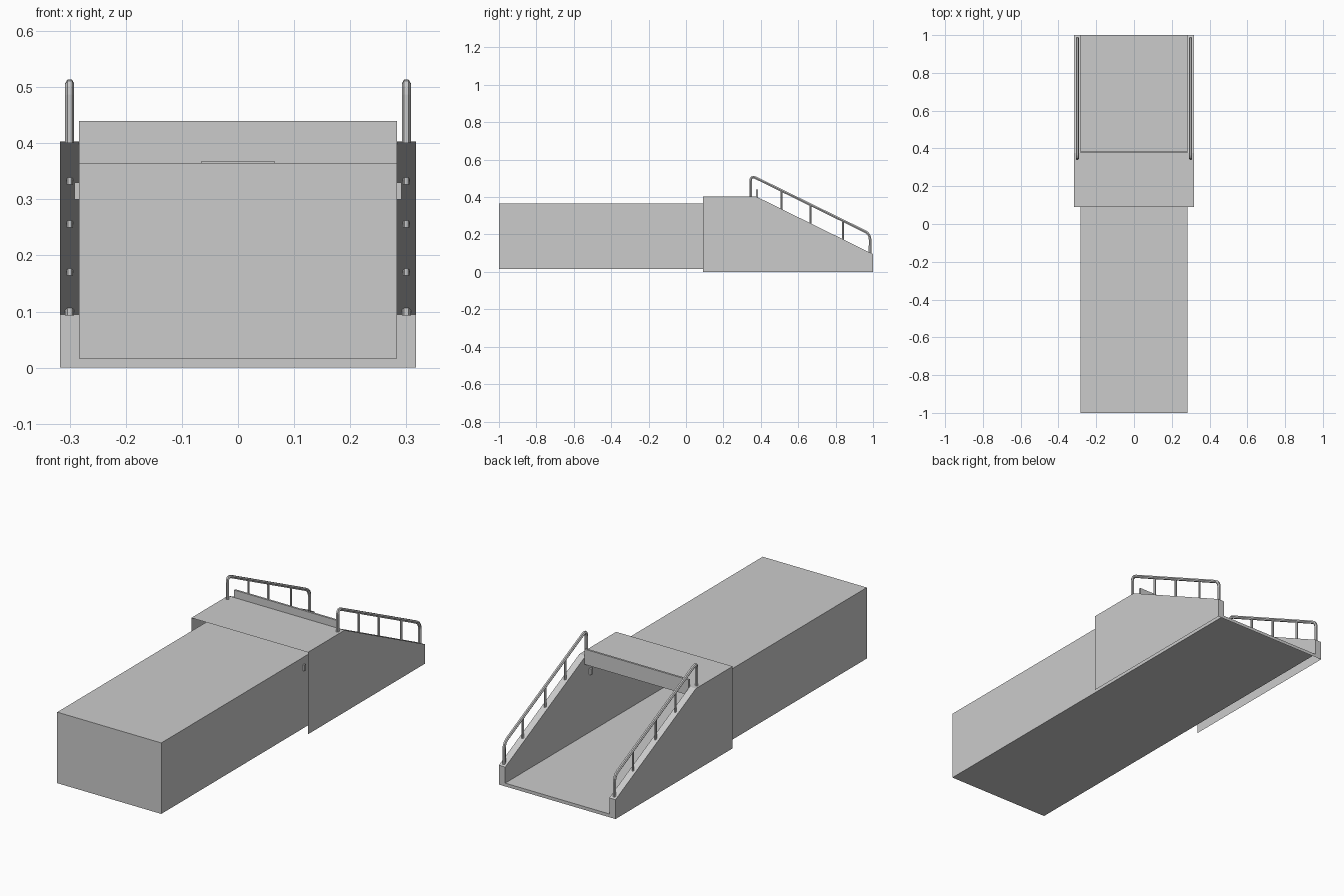
import bpy
import bmesh
from mathutils import Vector

cube = bpy.data.objects.get("Cube")
if cube:
    bpy.data.objects.remove(cube, do_unlink=True)

grey = bpy.data.materials.new("light grey")
grey.use_nodes = True
colour = (0.6, 0.6, 0.6, 1)
grey.diffuse_color = colour
grey.node_tree.nodes["Principled BSDF"].inputs["Base Color"].default_value = colour

# Main dimensions
INNER, OUTER = 0.283, 0.317
FLOOR, ROOF, COVER, LIP = 0.016, 0.365, 0.403, 0.095
FRONT, MOUTH, CREST, BACK = -1.0, 0.09, 0.375, 1.0


def sheet(name, polygons):
    """Thin sheet-metal part made from flat polygons."""
    bm = bmesh.new()
    for poly in polygons:
        bm.faces.new([bm.verts.new(p) for p in poly])
    bmesh.ops.remove_doubles(bm, verts=bm.verts, dist=0.0005)
    bmesh.ops.recalc_face_normals(bm, faces=bm.faces)
    mesh = bpy.data.meshes.new(name)
    bm.to_mesh(mesh)
    bm.free()
    mesh.materials.append(grey)
    obj = bpy.data.objects.new(name, mesh)
    bpy.context.collection.objects.link(obj)
    return obj


def side(x, profile):
    return [(x, y, z) for y, z in profile]


def strips(x0, x1, path):
    """Quads spanning x0 to x1 along a path of (y, z) points."""
    return [[(x0, *a), (x1, *a), (x1, *b), (x0, *b)] for a, b in zip(path, path[1:])]


def block(name, centre, size):
    bpy.ops.mesh.primitive_cube_add(size=1, location=centre)
    obj = bpy.context.object
    obj.name = name
    obj.scale = size
    obj.data.materials.append(grey)
    return obj


def tube(name, points, radius):
    curve = bpy.data.curves.new(name, "CURVE")
    curve.dimensions = "3D"
    curve.bevel_depth = radius
    curve.bevel_resolution = 1
    curve.use_fill_caps = True
    spline = curve.splines.new("POLY")
    spline.points.add(len(points) - 1)
    for p, co in zip(spline.points, points):
        p.co = (*co, 1)
    spline.use_smooth = False
    curve.materials.append(grey)
    obj = bpy.data.objects.new(name, curve)
    bpy.context.collection.objects.link(obj)


def rounded(points, radius, steps=4):
    """Round the inner corners of a path."""
    pts = [Vector(p) for p in points]
    out = [pts[0]]
    for a, b, c in zip(pts, pts[1:], pts[2:]):
        p = b + (a - b).normalized() * radius
        q = b + (c - b).normalized() * radius
        for i in range(steps + 1):
            t = i / steps
            out.append(p * (1 - t) ** 2 + b * 2 * t * (1 - t) + q * t * t)
    return out + [pts[-1]]


# Long bin with a closed front and a cut-away back
bin_profile = [(FRONT, FLOOR), (BACK, FLOOR), (BACK, LIP), (CREST, COVER),
               (CREST, ROOF), (FRONT, ROOF)]
sheet("long_bin",
      [side(s * INNER, bin_profile) for s in (-1, 1)]
      + strips(-INNER, INNER, [(BACK, FLOOR), (FRONT, FLOOR), (FRONT, ROOF), (CREST, ROOF)]))

# Hollow hood around the back: outer sides, sloped rims, end strips, cover, sill
hood_profile = [(MOUTH, 0), (BACK, 0), (BACK, LIP), (CREST, COVER), (MOUTH, COVER)]
hood = strips(-OUTER, OUTER, [(MOUTH, COVER), (CREST, COVER)])
hood += strips(-OUTER, OUTER, [(BACK, 0), (BACK, FLOOR)])
for s in (-1, 1):
    hood.append(side(s * OUTER, hood_profile))
    hood += strips(s * INNER, s * OUTER, [(CREST, COVER), (BACK, LIP), (BACK, FLOOR)])
sheet("hood", hood)

# Header board above the opening, with a pull plate below
block("header_board", (0, 0.38, 0.4025), (2 * INNER, 0.01, 0.075))
block("pull_plate", (0, 0.36, 0.3655), (0.13, 0.035, 0.005))

# Handrails and small wall catches on both sides
for s, label in ((-1, "right"), (1, "left")):
    x = s * 0.3
    rail = [(x, 0.346, 0.4), (x, 0.346, 0.516), (x, 0.984, 0.203), (x, 0.984, 0.093)]
    tube(label + "_handrail", rounded(rail, 0.03), 0.008)
    top, end = Vector(rail[1]), Vector(rail[2])
    for i, y in enumerate((0.51, 0.665, 0.84)):
        t = (y - top.y) / (end.y - top.y)
        rim = COVER + (LIP - COVER) * (y - CREST) / (BACK - CREST)
        tube(f"{label}_post_{i + 1}", [(x, y, rim - 0.01), (x, y, top.lerp(end, t).z)], 0.006)
    block(label + "_inner_catch", (s * 0.278, 0.34, 0.315), (0.01, 0.015, 0.03))
    block(label + "_outer_catch", (s * 0.287, 0.105, 0.315), (0.008, 0.012, 0.03))
